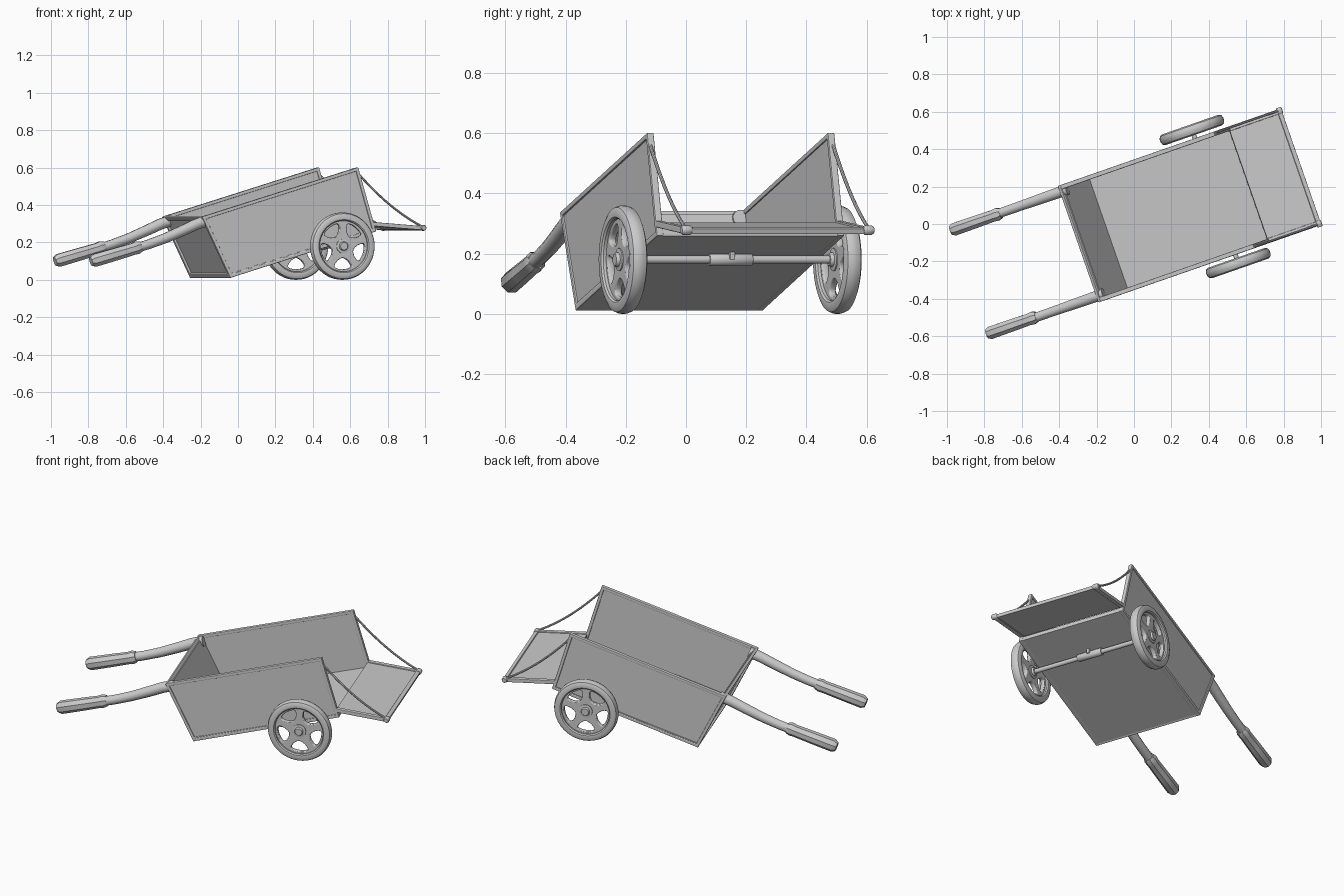
import bpy, bmesh, math
from mathutils import Matrix, Vector

if "Cube" in bpy.data.objects:
    bpy.data.objects.remove(bpy.data.objects["Cube"])

YAW, TILT = math.radians(19.2), math.radians(16.5)
LEVEL = Matrix.Rotation(YAW, 4, 'Z') @ Matrix.Translation((0, -0.004, 0))  # cart axes: along, across, up
TILTED = LEVEL @ Matrix.Rotation(-TILT, 4, 'Y')                            # axes of the tilted body


def finish(bm, name, mat, smooth=True, bevel=0):
    bmesh.ops.recalc_face_normals(bm, faces=bm.faces)
    me = bpy.data.meshes.new(name)
    bm.to_mesh(me)
    bm.free()
    ob = bpy.data.objects.new(name, me)
    bpy.context.collection.objects.link(ob)
    ob.matrix_world = mat
    if bevel:
        b = ob.modifiers.new("bevel", 'BEVEL')
        b.width, b.segments = bevel, 2
    if smooth:
        bpy.ops.object.select_all(action='DESELECT')
        ob.select_set(True)
        bpy.context.view_layer.objects.active = ob
        bpy.ops.object.shade_smooth_by_angle(angle=math.radians(35))
    return ob


def prism(name, profile, v0, v1, mat=TILTED, bevel=0):
    """Side-view profile extruded across the cart."""
    bm = bmesh.new()
    f = bm.faces.new([bm.verts.new((p, v0, q)) for p, q in profile])
    ext = bmesh.ops.extrude_face_region(bm, geom=[f])
    bmesh.ops.translate(bm, verts=[g for g in ext['geom'] if isinstance(g, bmesh.types.BMVert)],
                        vec=(0, v1 - v0, 0))
    return finish(bm, name, mat, False, bevel)


def beam(name, a, b, v0, v1, w, mat=TILTED, bevel=0.004):
    """Bar of side-view thickness w from a to b."""
    a, b = Vector(a), Vector(b)
    d = (b - a).normalized() * w / 2
    n = Vector((-d.y, d.x))
    a, b = a - d, b + d
    return prism(name, [a - n, b - n, b + n, a + n], v0, v1, mat, bevel)


def lathe(name, profile, center, steps=40, closed=False, mat=LEVEL):
    """Profile (radius, across) turned round the crosswise axis."""
    bm = bmesh.new()
    vs = [bm.verts.new((r, y, 0)) for r, y in profile]
    es = [bm.edges.new(e) for e in zip(vs, vs[1:])]
    if closed:
        es.append(bm.edges.new((vs[-1], vs[0])))
    bmesh.ops.spin(bm, geom=vs + es, cent=(0, 0, 0), axis=(0, 1, 0), angle=2 * math.pi, steps=steps)
    bmesh.ops.remove_doubles(bm, verts=bm.verts, dist=1e-5)
    return finish(bm, name, mat @ Matrix.Translation(center))


def sweep(name, stations, v, sides, mat=LEVEL):
    """Tube through stations (along, up, radius) at crosswise position v."""
    bm = bmesh.new()
    rings = []
    pts = [Vector(s[:2]) for s in stations]
    for i, (x, z, r) in enumerate(stations):
        t = (pts[min(i + 1, len(pts) - 1)] - pts[max(i - 1, 0)]).normalized()
        ring = []
        for k in range(sides):
            a = 2 * math.pi * (k + .5) / sides
            ring.append(bm.verts.new((x - t.y * r * math.sin(a), v + r * math.cos(a), z + t.x * r * math.sin(a))))
        rings.append(ring)
    for r0, r1 in zip(rings, rings[1:]):
        for k in range(sides):
            j = (k + 1) % sides
            bm.faces.new((r0[k], r0[j], r1[j], r1[k]))
    bm.faces.new(rings[0])
    bm.faces.new(rings[-1])
    return finish(bm, name, mat)


def spoke_disc(name, center):
    """Flat wheel disc with five rounded windows."""
    cu = bpy.data.curves.new(name, 'CURVE')
    cu.dimensions, cu.fill_mode = '2D', 'BOTH'
    cu.extrude, cu.bevel_depth, cu.bevel_resolution = 0.008, 0.004, 1

    def loop(pts):
        s = cu.splines.new('POLY')
        s.points.add(len(pts) - 1)
        for p, c in zip(s.points, pts):
            p.co = (c[0], c[1], 0, 1)
        s.use_cyclic_u = True
    circle = lambda r, n: [(r * math.cos(2 * math.pi * i / n), r * math.sin(2 * math.pi * i / n)) for i in range(n)]
    loop(circle(0.142, 40))
    for k in range(5):
        mid = math.radians(90 + 36 + 72 * k)
        polar = [(0.128, math.radians(d)) for d in (-20, -10, 0, 10, 20)]
        polar += [(0.121, math.radians(26)), (0.105, math.radians(27)), (0.082, math.radians(24)),
                  (0.064, math.radians(13)), (0.058, 0), (0.064, math.radians(-13)),
                  (0.082, math.radians(-24)), (0.105, math.radians(-27)), (0.121, math.radians(-26))]
        loop([(r * math.cos(mid + a), r * math.sin(mid + a)) for r, a in polar])
    ob = bpy.data.objects.new(name, cu)
    bpy.context.collection.objects.link(ob)
    ob.matrix_world = LEVEL @ Matrix.Translation(center) @ Matrix.Rotation(math.pi / 2, 4, 'X')


# body corners in the tilted side view
TF, TB, BB, BF = (-0.200, 0.405), (0.704, 0.408), (0.704, 0.068), (-0.142, 0.064)
HINGE, END = (0.652, 0.298), (0.935, 0.276)
ca, sa = math.cos(TILT), math.sin(TILT)
W = 0.328
AX, AZ, AV = 0.458, 0.18, 0.377

# floor and front board
prism("floor", [(-0.142, 0.056), (0.710, 0.060), (0.710, 0.078), (-0.142, 0.078)], -W, W)
prism("front_board", [(-0.196, 0.400), (-0.138, 0.062), (-0.126, 0.062), (-0.184, 0.400)], -W + .01, W - .01)
beam("front_top_rail", TF, (-0.197, 0.397), -W, W, 0.018)
beam("front_bottom_rail", BF, (-0.144, 0.072), -W, W, 0.018)
beam("rear_sill", (0.704, 0.068), (0.704, 0.082), -W, W, 0.014)

for side, s in (("right", -1), ("left", 1)):
    # side board with edge trim
    prism(side + "_side_board", [TF, BF, BB, TB], s * (W - .018), s * (W - .004))
    for part, a, b in (("top_rail", TF, TB), ("bottom_rail", BF, BB), ("front_post", TF, BF), ("rear_post", TB, BB)):
        beam(side + "_" + part, a, b, s * (W - .022), s * (W + .002), 0.018)

    # handle and grip
    sweep(side + "_handle", [(-0.275, 0.318, .030), (-0.34, 0.297, .030), (-0.42, 0.262, .029), (-0.52, 0.221, .027),
                             (-0.61, 0.190, .026), (-0.70, 0.164, .026)], s * 0.295, 12)
    sweep(side + "_grip", [(-0.655, 0.178, .030), (-0.675, 0.172, .037), (-0.70, 0.164, .034), (-0.80, 0.136, .036),
                           (-0.915, 0.104, .037), (-0.935, 0.098, .026)], s * 0.293, 8)

    # wheel: tyre, disc, hub
    c = (AX, s * AV, AZ)
    lathe(side + "_tyre", [(.136, -.022), (.142, -.028), (.160, -.030), (.174, -.023), (.180, -.008), (.180, .008),
                           (.174, .023), (.160, .030), (.142, .028), (.136, .022)], c, 48, True)
    spoke_disc(side + "_wheel_spokes", c)
    lathe(side + "_hub", [(0, -.030), (.020, -.030), (.024, -.024), (.024, -.018), (.038, -.016), (.038, .016),
                          (.024, .018), (.024, .024), (.020, .030), (0, .030)], c, 24)

    # tailgate rail, corner knob, and stay rope
    beam(side + "_tailgate_rail", HINGE, END, s * (W - .024), s * (W + .002), 0.022, LEVEL)
    lathe(side + "_tailgate_knob", [(0, -.018), (.012, -.018), (.016, -.012), (.016, .012), (.012, .018), (0, .018)],
          (0.934, s * (W - .008), 0.278), 12)
    p0, p1, rope = Vector((0.575, 0.560)), Vector((0.925, 0.287)), []
    for i in range(13):
        t = i / 12
        q = p0.lerp(p1, t)
        rope.append((q.x, q.y - 0.10 * t * (1 - t), 0.006))
    sweep(side + "_rope", rope, s * (W - .006), 8)

# tailgate board and end bar
beam("tailgate_board", HINGE, END, -W + .01, W - .01, 0.010, LEVEL, 0)
beam("tailgate_end_bar", (0.930, 0.277), (0.934, 0.276), -W, W, 0.020, LEVEL)

# axle with centre clamp and bolt
lathe("axle", [(0, -AV), (.013, -AV), (.013, AV), (0, AV)], (AX, 0, AZ), 16)
lathe("axle_clamp", [(0, -.075), (.019, -.075), (.021, -.072), (.021, .072), (.019, .075), (0, .075)], (AX, 0, AZ), 20)
prism("clamp_bolt", [(AX - .01, AZ), (AX + .028, AZ), (AX + .028, AZ + .034), (AX - .01, AZ + .034)],
      -.009, .009, LEVEL, 0.003)
